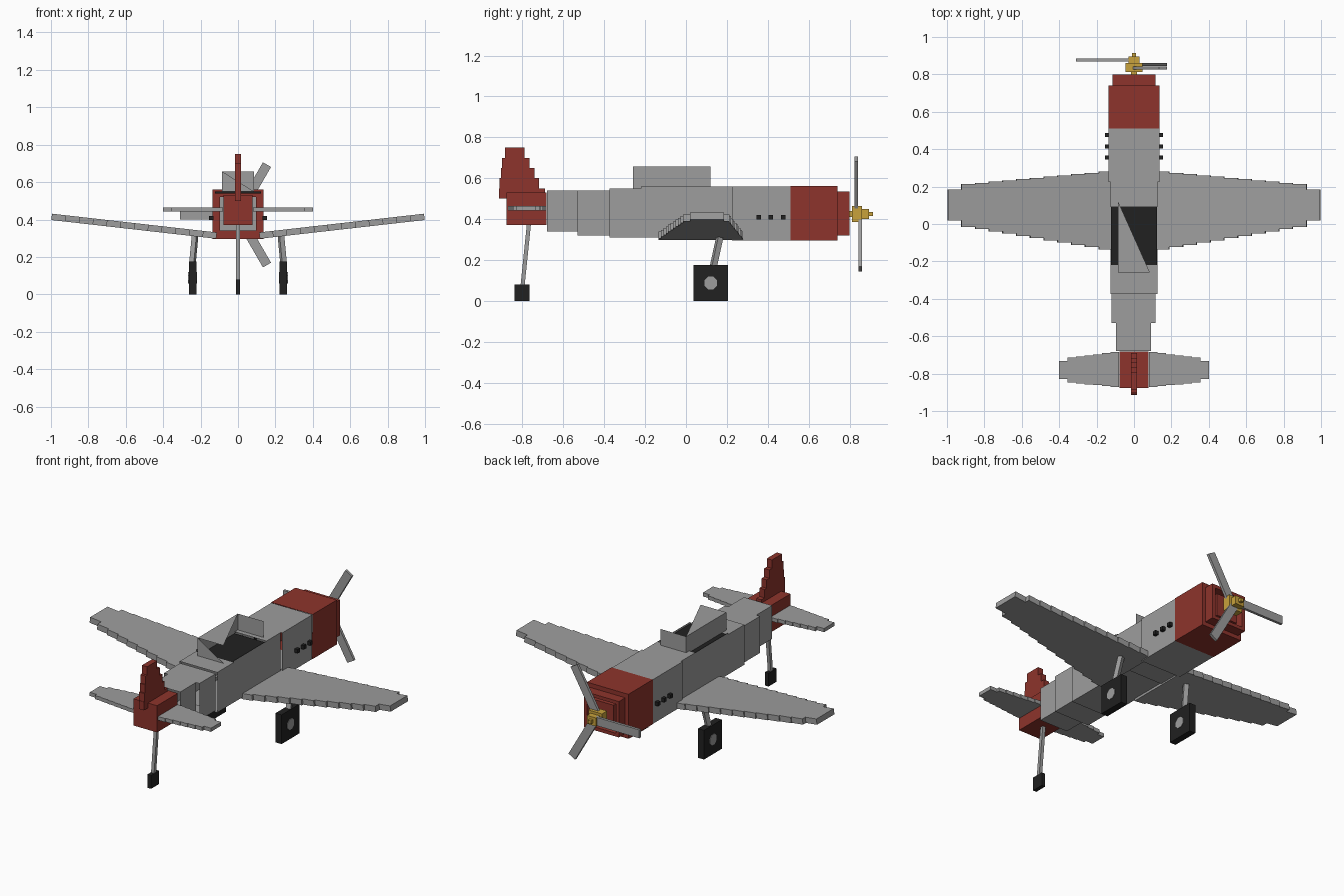
import bpy, bmesh
from math import radians, atan2, pi
from mathutils import Matrix, Vector

if "Cube" in bpy.data.objects:
    bpy.data.objects.remove(bpy.data.objects["Cube"])


def material(name, rgb):
    m = bpy.data.materials.new(name)
    m.use_nodes = True
    m.diffuse_color = (*rgb, 1)
    m.node_tree.nodes["Principled BSDF"].inputs["Base Color"].default_value = (*rgb, 1)
    return m


GREY = material("light grey", (0.34, 0.34, 0.34))
RED = material("dark red", (0.27, 0.034, 0.025))
BLACK = material("black", (0.015, 0.015, 0.015))
YELLOW = material("gold yellow", (0.58, 0.36, 0.045))


def finish(name, bm, mat):
    mesh = bpy.data.meshes.new(name)
    bm.to_mesh(mesh)
    bm.free()
    mesh.materials.append(mat)
    obj = bpy.data.objects.new(name, mesh)
    bpy.context.collection.objects.link(obj)
    return obj


def add_box(bm, x, y, z, matrix=Matrix(), skip=()):
    """Box from (min, max) ranges; skip lists the outward directions left open."""
    centre = Vector([(a + b) / 2 for a, b in (x, y, z)])
    size = [b - a for a, b in (x, y, z)]
    verts = bmesh.ops.create_cube(
        bm, size=1, matrix=matrix @ Matrix.Translation(centre) @ Matrix.Diagonal((*size, 1)))["verts"]
    if skip:
        faces = {f for v in verts for f in v.link_faces}
        gone = [f for f in faces if any(f.normal.dot(Vector(d)) > 0.9 for d in skip)]
        bmesh.ops.delete(bm, geom=gone, context="FACES")


def box(name, mat, x, y, z, **kw):
    bm = bmesh.new()
    add_box(bm, x, y, z, **kw)
    return finish(name, bm, mat)


def sheet(name, mat, points):
    bm = bmesh.new()
    bm.faces.new([bm.verts.new(p) for p in points])
    return finish(name, bm, mat)


def strut(name, mat, top, bottom, width):
    a, b = Vector(top), Vector(bottom)
    turn = (b - a).to_track_quat("Z", "Y").to_matrix().to_4x4()
    h = width / 2
    box(name, mat, (-h, h), (-h, h), (0, (b - a).length), matrix=Matrix.Translation(a) @ turn)


def frame(name, mat, outer, hole, y):
    """Square frame of four bars; outer and hole are (half width, bottom, top)."""
    (w, lo, hi), (iw, ilo, ihi) = outer, hole
    bm = bmesh.new()
    add_box(bm, (-w, w), y, (lo, ilo))
    add_box(bm, (-w, w), y, (ihi, hi))
    for s in (-1, 1):
        add_box(bm, tuple(sorted((s * w, s * iw))), y, (ilo, ihi))
    finish(name, bm, mat)


# Fuselage: open tubes of thin panels, stepping down to the tail
ENDS = [(0, 1, 0), (0, -1, 0)]
UP = [(0, 0, 1)]
box("tail_section", GREY, (-0.095, 0.092), (-0.68, -0.53), (0.34, 0.54), skip=ENDS)
box("rear_section", GREY, (-0.12, 0.115), (-0.53, -0.375), (0.32, 0.54), skip=ENDS)
box("behind_cockpit", GREY, (-0.125, 0.125), (-0.375, -0.22), (0.31, 0.55), skip=ENDS)
box("cockpit_tub", GREY, (-0.125, 0.125), (-0.22, 0.09), (0.31, 0.56), skip=ENDS + UP)
box("before_cockpit", GREY, (-0.125, 0.125), (0.09, 0.225), (0.305, 0.56), skip=ENDS)
box("front_section", GREY, (-0.135, 0.135), (0.225, 0.51), (0.295, 0.56), skip=ENDS)
box("cockpit_floor", BLACK, (-0.123, 0.123), (-0.22, 0.09), (0.54, 0.55))

# Canopy: windscreen, side pane and triangular roof and rear panes
C, FRONT, REAR, LOW, HIGH = 0.085, 0.12, -0.26, 0.55, 0.657
sheet("windscreen", GREY, [(-C, FRONT, LOW), (C, FRONT, LOW), (C, FRONT, HIGH), (-C, FRONT, HIGH)])
sheet("canopy_side", GREY, [(-C, FRONT, LOW), (-C, FRONT, HIGH), (-C, REAR, HIGH), (-C, REAR, LOW)])
sheet("canopy_roof", GREY, [(-C, FRONT, HIGH), (-C, REAR, HIGH), (C, REAR, HIGH)])
sheet("canopy_rear", GREY, [(-C, REAR, HIGH), (-C, REAR, LOW), (C, REAR, LOW)])

# Red cowling with a recessed front
box("cowling", RED, (-0.137, 0.137), (0.51, 0.74), (0.295, 0.562), skip=ENDS)
frame("cowling_rim", RED, (0.136, 0.296, 0.561), (0.095, 0.34, 0.52), (0.70, 0.74))
frame("cowling_lip", RED, (0.115, 0.32, 0.535), (0.095, 0.34, 0.515), (0.74, 0.80))
box("cowling_backplate", GREY, (-0.095, 0.095), (0.71, 0.72), (0.34, 0.52))
box("engine_block", RED, (-0.07, 0.07), (0.72, 0.785), (0.36, 0.495))

# Exhaust stubs
bm = bmesh.new()
for s in (-1, 1):
    for y in (0.355, 0.415, 0.475):
        add_box(bm, tuple(sorted((s * 0.13, s * 0.155))), (y - 0.011, y + 0.011), (0.397, 0.42))
finish("exhaust_stubs", bm, BLACK)

# Wings: stepped strips, rising towards the tips
STRIPS = 12
rise = atan2(0.1, 0.88)
for side, s in (("left", 1), ("right", -1)):
    bm = bmesh.new()
    slope = Matrix.Translation((s * 0.115, 0, 0.314)) @ Matrix.Rotation(-s * rise, 4, "Y")
    step = 0.887 / STRIPS
    for i in range(STRIPS):
        t = i / (STRIPS - 2)
        back, front = -0.135 + 0.12 * t, 0.28 - 0.067 * t
        if i == STRIPS - 1:
            back, front = 0.02, 0.185
        add_box(bm, tuple(sorted((s * i * step, s * (i + 1) * step))), (back, front),
                (-0.017, 0.017), matrix=slope)
    finish(side + "_wing", bm, GREY)

    # Tailplane
    bm = bmesh.new()
    for i in range(7):
        x = 0.08 + i * 0.046
        tip = 0.012 if i == 6 else 0
        add_box(bm, tuple(sorted((s * x, s * (x + 0.046)))),
                (-0.872 + 0.005 * i + tip, -0.685 - 0.006 * i - tip), (0.442, 0.464))
    finish(side + "_tailplane", bm, GREY)

    # Main landing gear
    strut(side + "_gear_leg", GREY, (s * 0.23, 0.165, 0.31), (s * 0.245, 0.13, 0.15), 0.027)
    box(side + "_wheel", BLACK, tuple(sorted((s * 0.223, s * 0.263))), (0.037, 0.205), (0, 0.175))
    bm = bmesh.new()
    bmesh.ops.create_cone(
        bm, cap_ends=True, segments=8, radius1=0.034, radius2=0.034, depth=0.046,
        matrix=Matrix.Translation((s * 0.243, 0.121, 0.088)) @ Matrix.Rotation(pi / 2, 4, "Y")
        @ Matrix.Rotation(pi / 8, 4, "Z"))
    finish(side + "_wheel_hub", bm, GREY)

# Tail block and stepped fin
box("tail_block", RED, (-0.078, 0.078), (-0.878, -0.682), (0.37, 0.53))
bm = bmesh.new()
for i, (back, front) in enumerate([(-0.915, -0.69), (-0.912, -0.72), (-0.905, -0.74),
                                   (-0.9, -0.765), (-0.885, -0.79)]):
    add_box(bm, (-0.017, 0.017), (back, front), (0.5 + 0.05 * i, 0.55 + 0.05 * i))
finish("tail_fin", bm, RED)

# Tail wheel
strut("tail_gear_leg", GREY, (0, -0.768, 0.38), (0, -0.8, 0.07), 0.02)
box("tail_wheel", BLACK, (-0.012, 0.012), (-0.84, -0.765), (0, 0.08))

# Propeller hub and three blades
bm = bmesh.new()
add_box(bm, (-0.015, 0.015), (0.78, 0.82), (0.41, 0.44))
add_box(bm, (-0.045, 0.045), (0.812, 0.86), (0.385, 0.465))
add_box(bm, (-0.03, 0.03), (0.86, 0.895), (0.4, 0.45))
add_box(bm, (-0.01, 0.01), (0.895, 0.915), (0.415, 0.435))
finish("propeller_hub", bm, YELLOW)
for name, angle, y in (("side", 180, 0.878), ("upper", 60, 0.833), ("lower", -60, 0.853)):
    turn = Matrix.Translation((0, y, 0.425)) @ Matrix.Rotation(-radians(angle), 4, "Y")
    box(name + "_blade", GREY, (0.02, 0.31), (-0.008, 0.008), (-0.025, 0.025), matrix=turn)
